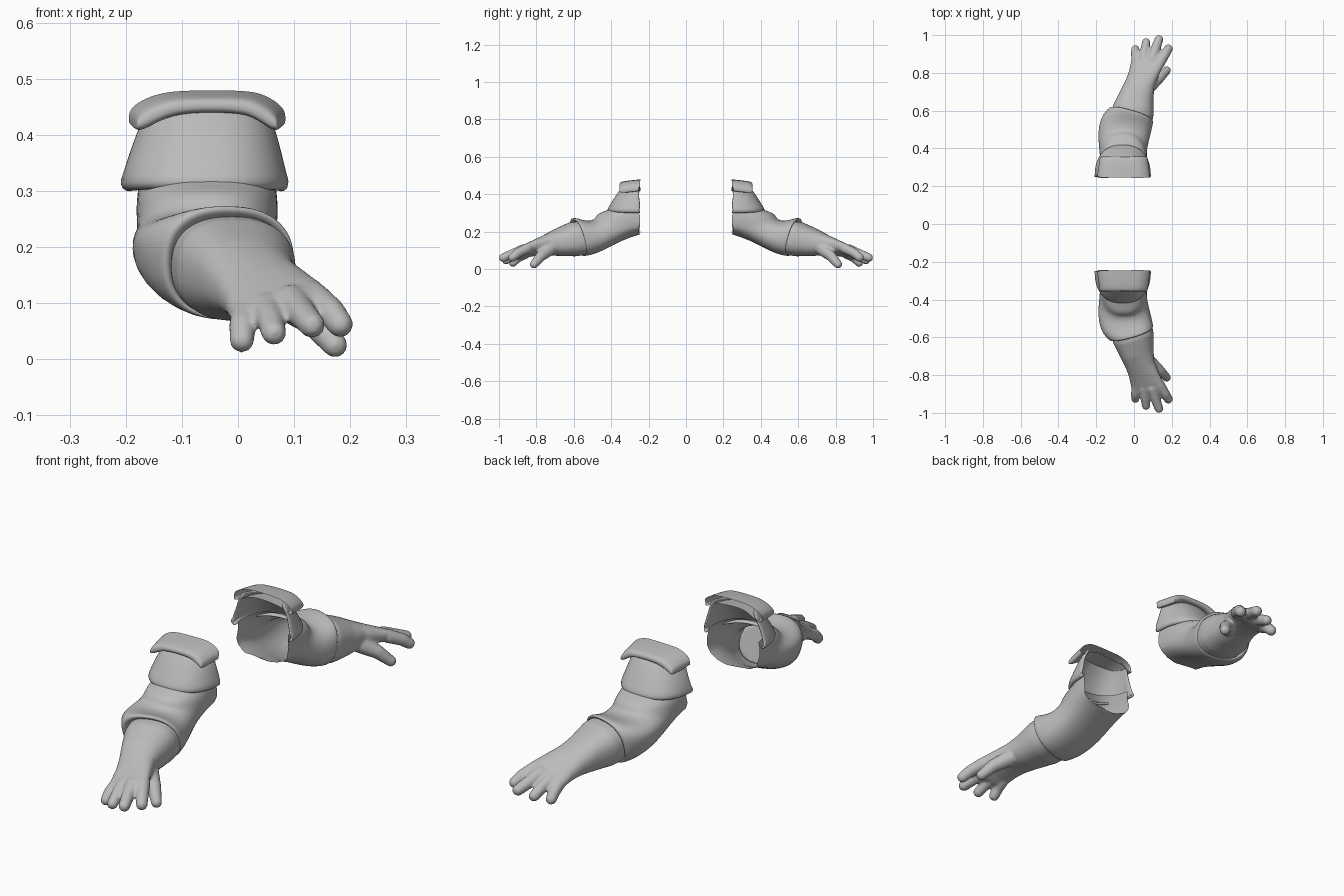
import bpy, bmesh, math, random
from mathutils import Vector

random.seed(3)
SEG = 32
CUT = -0.25

cloth = bpy.data.materials.new("plain grey")
cloth.diffuse_color = (0.5, 0.5, 0.5, 1)


def ring(front, back, x0, x1, skew=0.0, roll=0.0, power=2.4):
    """Superellipse section through a front/top and a back/bottom (y, z) point."""
    f, b = Vector((0, *front)), Vector((0, *back))
    mid, half = (f + b) / 2, (f - b) / 2
    cx, hx = (x0 + x1) / 2, (x1 - x0) / 2
    pts = []
    for i in range(SEG):
        a = 2 * math.pi * i / SEG
        c, s = math.cos(a), math.sin(a)
        u = math.copysign(abs(c) ** (2 / power), c)
        v = math.copysign(abs(s) ** (2 / power), s)
        pts.append(mid + half * v + Vector((cx + u * hx, skew * u * hx, roll * u * hx)))
    return pts


def loft(bm, rings, caps=False):
    loops = [[bm.verts.new(p) for p in r] for r in rings]
    for a, b in zip(loops, loops[1:]):
        n = len(a)
        for i in range(n):
            bm.faces.new((a[i], a[(i + 1) % n], b[(i + 1) % n], b[i]))
    if caps:
        bm.faces.new(loops[0][::-1])
        bm.faces.new(loops[-1])


def digit(bm, points, r0, r1):
    """Tapered finger with a rounded tip along a few points."""
    pts = [Vector(p) for p in points]
    n = 10
    for k in range(len(pts) - 1):
        for j in range(n + 1):
            t = (k + j / n) / (len(pts) - 1)
            m = bmesh.ops.create_icosphere(bm, subdivisions=2, radius=r0 + (r1 - r0) * t)
            bmesh.ops.translate(bm, verts=m["verts"], vec=pts[k].lerp(pts[k + 1], j / n))


def finish(name, bm, mods=(), cut=False):
    """Trim the open end, then mirror to make the pair."""
    bmesh.ops.recalc_face_normals(bm, faces=bm.faces)
    if cut:
        bmesh.ops.bisect_plane(bm, geom=bm.verts[:] + bm.edges[:] + bm.faces[:],
                               plane_co=(0, CUT, 0), plane_no=(0, 1, 0), clear_outer=True)
        for v in bm.verts:                      # ragged torn edge
            if abs(v.co.y - CUT) < 1e-4:
                v.co.y += random.uniform(-0.008, 0.008)
    me = bpy.data.meshes.new(name)
    bm.to_mesh(me)
    bm.free()
    me.materials.append(cloth)
    ob = bpy.data.objects.new(name, me)
    bpy.context.collection.objects.link(ob)
    for kind, opts in mods:
        m = ob.modifiers.new(kind.title(), kind)
        for k, v in opts.items():
            setattr(m, k, v)
    mir = ob.modifiers.new("Mirror", 'MIRROR')
    mir.use_axis = (False, True, False)
    mir.use_mirror_merge = False
    for p in me.polygons:
        p.use_smooth = True
    return ob


SUB = ('SUBSURF', {"levels": 2, "render_levels": 2})

# Upper sleeve cap, hanging from the shoulder
bm = bmesh.new()
loft(bm, [
    ring((-0.325, 0.455), (-0.12, 0.46), -0.155, 0.045),
    ring((-0.350, 0.430), (-0.10, 0.43), -0.172, 0.062),
    ring((-0.375, 0.395), (-0.09, 0.39), -0.186, 0.073),
    ring((-0.400, 0.355), (-0.08, 0.35), -0.200, 0.083),
    ring((-0.420, 0.325), (-0.08, 0.315), -0.209, 0.090),
    ring((-0.422, 0.308), (-0.08, 0.298), -0.209, 0.090),
    ring((-0.405, 0.300), (-0.10, 0.292), -0.190, 0.075),
])
finish("sleeve_cap", bm, [('SOLIDIFY', {"thickness": 0.012, "offset": -1}),
                          ('SUBSURF', {"levels": 1, "render_levels": 1})], cut=True)

# Lower sleeve bending round the elbow, ending in a cuff
bm = bmesh.new()
loft(bm, [
    ring((-0.385, 0.335), (-0.10, 0.31), -0.175, 0.065),
    ring((-0.425, 0.312), (-0.10, 0.27), -0.180, 0.070),
    ring((-0.468, 0.300), (-0.11, 0.225), -0.182, 0.072),
    ring((-0.482, 0.282), (-0.16, 0.200), -0.180, 0.070),
    ring((-0.490, 0.264), (-0.25, 0.185), -0.180, 0.068, 0.05),
    ring((-0.520, 0.258), (-0.34, 0.155), -0.190, 0.070, 0.12),
    ring((-0.552, 0.262), (-0.42, 0.112), -0.188, 0.082, 0.20),
    ring((-0.580, 0.270), (-0.49, 0.080), -0.168, 0.094, 0.25),
    ring((-0.600, 0.275), (-0.54, 0.069), -0.140, 0.101, 0.28),
    ring((-0.606, 0.270), (-0.55, 0.070), -0.130, 0.101, 0.28),
    ring((-0.598, 0.255), (-0.55, 0.078), -0.118, 0.092, 0.28),
    ring((-0.560, 0.245), (-0.52, 0.088), -0.118, 0.080, 0.28),
])
finish("lower_sleeve", bm, [('SUBSURF', {"levels": 1, "render_levels": 1})], cut=True)

# Shoulder flap lying over the cap, drooping at both ends
bm = bmesh.new()
rows = [(-0.190, 0.425, 0.006), (-0.187, 0.427, 0.016), (-0.170, 0.436, 0.022),
        (-0.135, 0.453, 0.019), (-0.09, 0.460, 0.016), (0.00, 0.460, 0.016),
        (0.035, 0.453, 0.019), (0.062, 0.436, 0.022), (0.077, 0.427, 0.016),
        (0.080, 0.425, 0.006)]
rings = []
for x, z, h in rows:
    r = []
    for i in range(16):
        a = 2 * math.pi * i / 16
        c, s = math.cos(a), math.sin(a)
        u = math.copysign(abs(c) ** 0.5, c)
        v = math.copysign(abs(s) ** 0.6, s)
        wide = 1 + 0.07 * u                    # wider toward the shoulder
        r.append(Vector(((x + 0.055) * wide - 0.055, -0.285 + 0.072 * u, z + h * v + 0.008 * u)))
    rings.append(r)
loft(bm, rings, caps=True)
finish("shoulder_flap", bm, [SUB], cut=True)

# Forearm and hand, blended into one skin
bm = bmesh.new()
loft(bm, [
    ring((-0.530, 0.250), (-0.49, 0.090), -0.120, 0.080, 0.28),
    ring((-0.560, 0.258), (-0.52, 0.078), -0.124, 0.092, 0.28),
    ring((-0.620, 0.250), (-0.59, 0.068), -0.108, 0.103, 0.28),
    ring((-0.700, 0.214), (-0.68, 0.070), -0.068, 0.103, 0.28),
    ring((-0.750, 0.188), (-0.74, 0.075), -0.043, 0.108, 0.25, 0.1),
    ring((-0.800, 0.162), (-0.79, 0.075), -0.026, 0.128, 0.2, 0.2),
    ring((-0.845, 0.138), (-0.84, 0.070), -0.018, 0.152, 0.1, 0.22),
    ring((-0.880, 0.118), (-0.875, 0.062), -0.014, 0.166, 0, 0.2),
    ring((-0.900, 0.103), (-0.900, 0.064), -0.004, 0.158, 0, 0.2),
], caps=True)
digit(bm, [(0.012, -0.86, 0.080), (0.008, -0.90, 0.060), (0.007, -0.925, 0.034)], 0.027, 0.023)
digit(bm, [(0.050, -0.87, 0.092), (0.058, -0.92, 0.070), (0.064, -0.962, 0.047)], 0.028, 0.023)
digit(bm, [(0.095, -0.87, 0.105), (0.115, -0.93, 0.080), (0.132, -0.977, 0.061)], 0.029, 0.024)
digit(bm, [(0.135, -0.85, 0.110), (0.165, -0.90, 0.085), (0.182, -0.928, 0.062)], 0.029, 0.024)
# thumb
digit(bm, [(0.085, -0.73, 0.105), (0.135, -0.775, 0.070), (0.173, -0.813, 0.025)], 0.036, 0.023)
finish("forearm_and_hand", bm, [
    ('REMESH', {"mode": 'VOXEL', "voxel_size": 0.006, "use_smooth_shade": True}),
    ('SMOOTH', {"factor": 0.5, "iterations": 5})])
